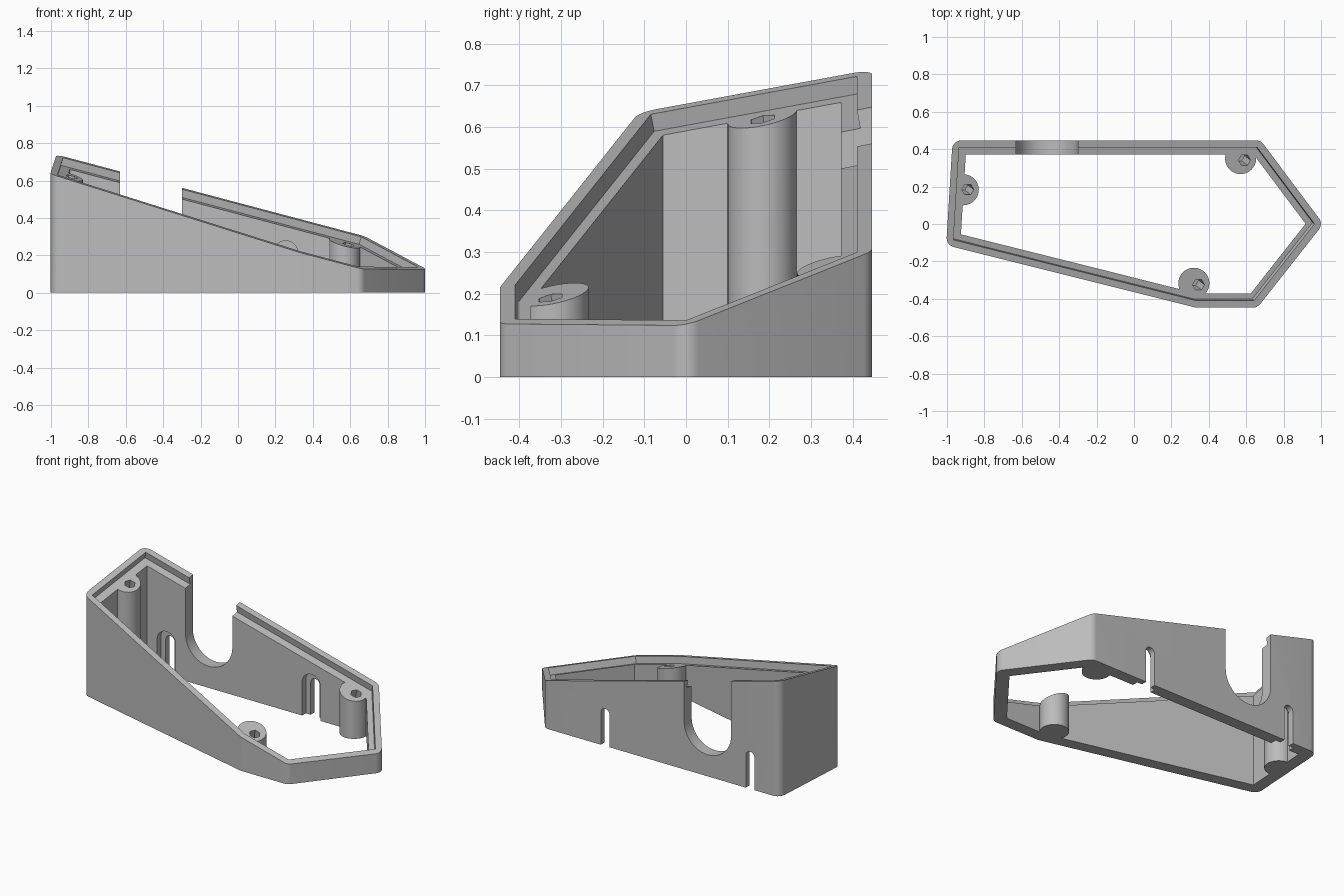
import bpy, bmesh, math
from mathutils import Vector

cube = bpy.data.objects.get("Cube")
if cube:
    bpy.data.objects.remove(cube, do_unlink=True)

# Main dimensions
OUTLINE = [Vector(p) for p in [(-1.004, -0.113), (0.33, -0.447), (0.66, -0.447),
                               (1.012, 0), (0.677, 0.447), (-0.97, 0.447)]]
WALL, LIP, LIP_DEPTH = 0.075, 0.037, 0.043
SLOPE = Vector((-0.265, 0.2))
UP = Vector((-SLOPE.x, -SLOPE.y, 1)).normalized()


def top_z(p):
    """Height of the sloping rim plane."""
    return 0.392 + SLOPE.dot(Vector(p[:2]))


def corners(pts):
    """Each point with unit directions to its neighbours."""
    for i, p in enumerate(pts):
        yield p, (pts[i - 1] - p).normalized(), (pts[(i + 1) % len(pts)] - p).normalized()


def inset(pts, d):
    out = []
    for p, a, b in corners(pts):
        half = a.angle(b) / 2
        out.append(p + (a + b).normalized() * d / math.sin(half))
    return out


def rounded(pts, r, steps=8):
    out = []
    for p, a, b in corners(pts):
        half = a.angle(b) / 2
        centre = p + (a + b).normalized() * r / math.sin(half)
        start = p + a * r / math.tan(half) - centre
        sweep = math.pi - 2 * half
        for k in range(steps + 1):
            t = sweep * k / steps
            c, s = math.cos(t), math.sin(t)
            out.append(centre + Vector((start.x * c - start.y * s, start.x * s + start.y * c)))
    return out


def circle(x, y, r, n):
    return [Vector((x + r * math.cos(math.tau * k / n), y + r * math.sin(math.tau * k / n)))
            for k in range(n)]


def loft(name, low, high):
    """Solid between two matching loops."""
    bm = bmesh.new()
    a = [bm.verts.new(v) for v in low]
    b = [bm.verts.new(v) for v in high]
    bm.faces.new(a[::-1])
    bm.faces.new(b)
    for i in range(len(a)):
        j = (i + 1) % len(a)
        bm.faces.new((a[i], a[j], b[j], b[i]))
    bmesh.ops.recalc_face_normals(bm, faces=bm.faces)
    mesh = bpy.data.meshes.new(name)
    bm.to_mesh(mesh)
    bm.free()
    obj = bpy.data.objects.new(name, mesh)
    bpy.context.collection.objects.link(obj)
    return obj


def upright(name, pts, z0, z1):
    return loft(name, [(p.x, p.y, z0) for p in pts], [(p.x, p.y, z1) for p in pts])


def on_rim(name, pts, below, above):
    """Solid extruded at right angles to the rim plane."""
    base = [Vector((p.x, p.y, top_z(p))) for p in pts]
    return loft(name, [v - UP * below for v in base], [v + UP * above for v in base])


def arch(name, x, r, z_centre, z_end, y0, y1):
    """Round-ended slot through the back wall; opens towards z_end."""
    sign = 1 if z_end < z_centre else -1
    pts = [(x + r * math.cos(math.pi * k / 24), z_centre + sign * r * math.sin(math.pi * k / 24))
           for k in range(25)] + [(x - r, z_end), (x + r, z_end)]
    return loft(name, [(u, y0, v) for u, v in pts], [(u, y1, v) for u, v in pts])


def cut(target, tool):
    mod = target.modifiers.new("cut", "BOOLEAN")
    mod.operation, mod.solver, mod.object = "DIFFERENCE", "EXACT", tool
    bpy.ops.object.select_all(action="DESELECT")
    bpy.context.view_layer.objects.active = target
    target.select_set(True)
    bpy.ops.object.modifier_apply(modifier=mod.name)
    bpy.data.objects.remove(tool, do_unlink=True)


# Outer shell with sloping top
outer = rounded(OUTLINE, 0.05)
shell = loft("enclosure_shell", [(p.x, p.y, 0) for p in outer],
             [(p.x, p.y, top_z(p)) for p in outer])

# Open cavity, leaving the screw posts standing
cavity = upright("cavity", inset(OUTLINE, WALL), -0.1, 1)
for x, y in [(-0.913, 0.183), (0.57, 0.35), (0.32, -0.317)]:
    cut(cavity, upright("post", circle(x, y, 0.083, 40), -0.2, 1.1))
cut(shell, cavity)

# Stepped lip around the rim
cut(shell, on_rim("lip_step", inset(OUTLINE, LIP), LIP_DEPTH, 0.2))

# Hexagonal screw holes
for x, y in [(-0.878, 0.176), (0.602, 0.333), (0.356, -0.333)]:
    cut(shell, on_rim("screw_hole", circle(x, y, 0.032, 6), 0.17, 0.1))

# Large rounded notch in the back wall
cut(shell, arch("back_notch", -0.465, 0.165, 0.302, 1, 0.3, 0.6))

# Cable slots with wider pockets on the inside
for x in (0.255, -0.764):
    cut(shell, arch("slot", x, 0.031, 0.205, -0.1, 0.3, 0.6))
    cut(shell, arch("slot_pocket", x, 0.065, 0.213, -0.1, 0.3, 0.41))

# Finish
grey = bpy.data.materials.new("plain_grey")
grey.use_nodes = True
grey.diffuse_color = (0.5, 0.5, 0.5, 1)
grey.node_tree.nodes["Principled BSDF"].inputs["Base Color"].default_value = (0.5, 0.5, 0.5, 1)
shell.data.materials.clear()
shell.data.materials.append(grey)
for face in shell.data.polygons:
    face.material_index = 0
bpy.ops.object.select_all(action="DESELECT")
bpy.context.view_layer.objects.active = shell
shell.select_set(True)
bpy.ops.object.shade_smooth_by_angle(angle=math.radians(30))
